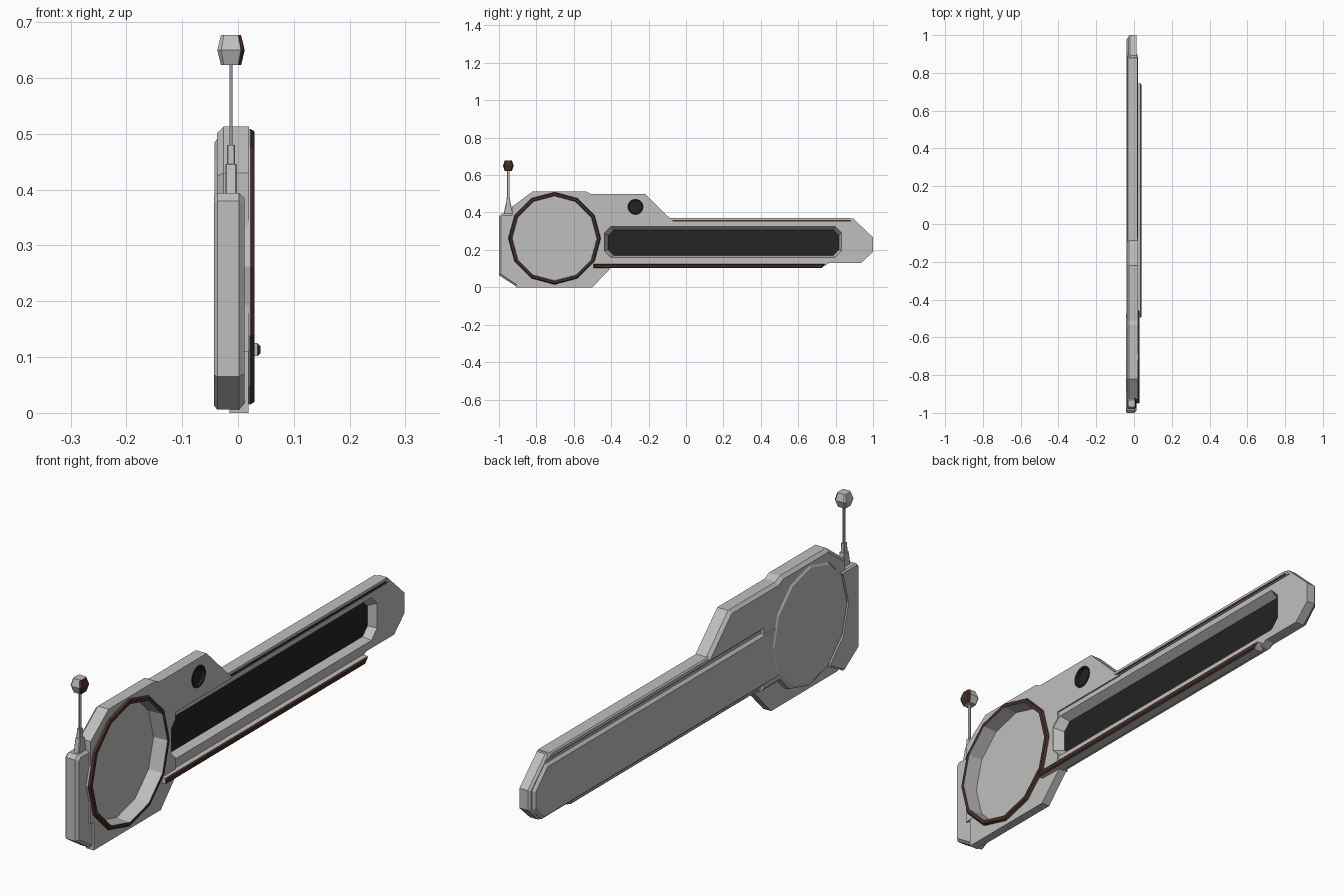
import bpy, bmesh, math
from mathutils import Vector

cube = bpy.data.objects.get("Cube")
if cube:
    bpy.data.objects.remove(cube)


def material(name, rgb):
    m = bpy.data.materials.new(name)
    m.use_nodes = True
    m.diffuse_color = (*rgb, 1)
    m.node_tree.nodes["Principled BSDF"].inputs["Base Color"].default_value = (*rgb, 1)
    return m


GREY = material("light grey", (0.52, 0.52, 0.52))
BROWN = material("dark brown", (0.065, 0.028, 0.02))
BLACK = material("near black", (0.017, 0.017, 0.017))


def loft(name, rings, mats=(GREY,), rule=None):
    """Skin equal-length rings, cap both ends, colour faces by rule."""
    bm = bmesh.new()
    loops = [[bm.verts.new(p) for p in ring] for ring in rings]
    for a, b in zip(loops, loops[1:]):
        for i in range(len(a)):
            j = (i + 1) % len(a)
            bm.faces.new((a[i], a[j], b[j], b[i]))
    bm.faces.new(loops[0])
    bm.faces.new(loops[-1])
    bmesh.ops.recalc_face_normals(bm, faces=bm.faces)
    if rule:
        for f in bm.faces:
            f.material_index = int(rule(f))
    me = bpy.data.meshes.new(name)
    bm.to_mesh(me)
    bm.free()
    for m in mats:
        me.materials.append(m)
    ob = bpy.data.objects.new(name, me)
    bpy.context.collection.objects.link(ob)
    return ob


def inset(pts, d):
    """Mitred inward offset of a counter-clockwise outline."""
    out = []
    for i, p in enumerate(pts):
        p, a, b = Vector(p), Vector(pts[i - 1]), Vector(pts[(i + 1) % len(pts)])
        e, f = (p - a).normalized(), (b - p).normalized()
        n, m = Vector((-e.y, e.x)), Vector((-f.y, f.x))
        out.append(p + (n + m) * d / (1 + n.dot(m)))
    return out


def plate(name, outline, x0, x1, back=0, front=0, **kw):
    """Flat part from a (y, z) outline with chamfered back and front edges."""
    steps = [(x0, back)] if back else []
    steps += [(x0 + back, 0), (x1 - front, 0)]
    steps += [(x1, front)] if front else []
    return loft(name, [[(x, q[0], q[1]) for q in inset(outline, d)] for x, d in steps], **kw)


def octagon(a0, a1, b0, b1, c):
    return [(a0 + c, b0), (a1 - c, b0), (a1, b0 + c), (a1, b1 - c),
            (a1 - c, b1), (a0 + c, b1), (a0, b1 - c), (a0, b0 + c)]


def circle(x, y, z, r, n):
    return [(x, y + r * math.cos(math.tau * i / n), z + r * math.sin(math.tau * i / n))
            for i in range(n)]


def faces_out(f):
    return f.normal.x > 0.4


# Main body layers
blade = plate("blade", [(-0.6, 0.115), (0.74, 0.115), (0.765, 0.13), (0.936, 0.13), (1, 0.19),
                        (1, 0.267), (0.893, 0.368), (-0.6, 0.368)], -0.03, 0.014, back=0.008)
spine = plate("blade_back_panel", [(-0.6, 0.132), (0.93, 0.132), (0.988, 0.19), (0.988, 0.262),
                                   (0.91, 0.338), (-0.6, 0.338)], -0.041, -0.024, back=0.01)
housing = plate("upper_housing", [(-0.93, 0.11), (-0.41, 0.11), (-0.41, 0.345), (-0.062, 0.345),
                                  (-0.22, 0.5), (-0.51, 0.5), (-0.535, 0.513), (-0.82, 0.513),
                                  (-0.93, 0.43)], -0.038, 0.02, back=0.012)
fin = plate("lower_fin", [(-0.91, 0.0), (-0.5, 0.0), (-0.4, 0.105), (-0.45, 0.2), (-0.91, 0.2)],
            -0.015, 0.019)
block = plate("front_block", [(-1, 0.065), (-0.91, 0.006), (-0.82, 0.055), (-0.82, 0.394),
                              (-0.985, 0.394), (-1, 0.38)], -0.043, 0.012, back=0.006, front=0.01)

# Recess cutters
DISH_Y, DISH_Z = -0.703, 0.262
VENT_Y, VENT_Z = -0.27, 0.43
dish_cut = loft("dish_cutter", [circle(x, DISH_Y, DISH_Z, 0.231, 12) for x in (-0.08, 0.08)])
vent_cut = loft("vent_cutter", [circle(x, VENT_Y, VENT_Z, r, 16)
                                for x, r in ((0.006, 0.037), (0.03, 0.044))])
outer = octagon(-0.437, 0.832, 0.16, 0.326, 0.035)
floor = octagon(-0.417, 0.818, 0.17, 0.307, 0.03)
slot_cut = loft("slot_cutter", [[(x, *p) for p in ring]
                                for x, ring in ((-0.022, floor), (0.014, outer), (0.06, outer))])


def cut(ob, *cutters):
    for c in cutters:
        mod = ob.modifiers.new("recess", "BOOLEAN")
        mod.operation = "DIFFERENCE"
        mod.solver = "EXACT"
        mod.object = c
    dg = bpy.context.evaluated_depsgraph_get()
    me = bpy.data.meshes.new_from_object(ob.evaluated_get(dg))
    ob.modifiers.clear()
    ob.data = me


cut(blade, dish_cut, slot_cut)
cut(housing, dish_cut, vent_cut, slot_cut)
for part in (spine, fin, block):
    cut(part, dish_cut)
cut(spine, slot_cut)
for c in (dish_cut, vent_cut, slot_cut):
    bpy.data.objects.remove(c)

# Dark floors of the recesses
plate("slot_panel", floor, -0.023, -0.018, mats=(BLACK,))
loft("vent_disc", [circle(x, VENT_Y, VENT_Z, 0.036, 16) for x in (0.004, 0.009)], mats=(BLACK,))
ring = [(0.012, 0.036), (0.012, 0.043), (0.023, 0.043), (0.023, 0.036)]
vent = loft("vent_rim", [circle(x, VENT_Y, VENT_Z, r, 16) for x, r in
                         ((0.008, 0.043), (0.022, 0.043), (0.022, 0.036), (0.01, 0.035))],
            mats=(BLACK,))

# Round dish with a dark rim
loft("round_dish", [circle(x, DISH_Y, DISH_Z, r, 12) for x, r in
                    ((-0.042, 0.222), (-0.034, 0.235), (0.022, 0.247), (0.03, 0.242),
                     (0.03, 0.229), (-0.028, 0.226))],
     mats=(GREY, BROWN), rule=lambda f: f.calc_center_median().x > 0.024)

# Side rails
plate("lower_rail", [(-0.495, 0.102), (0.725, 0.102), (0.745, 0.125), (-0.495, 0.125)],
      0.0, 0.04, front=0.005, mats=(GREY, BROWN), rule=faces_out)
plate("upper_rail", [(-0.085, 0.348), (0.9, 0.348), (0.88, 0.37), (-0.1, 0.37)],
      -0.036, 0.018, back=0.005)
plate("upper_rail_stripe", [(-0.08, 0.352), (0.885, 0.352), (0.878, 0.36), (-0.09, 0.36)],
      0.014, 0.02, mats=(BROWN,))


# Antenna
def stack(name, levels, **kw):
    return loft(name, [[(*p, z) for p in octagon(-0.0125 - w, -0.0125 + w, -0.95 - d, -0.95 + d, 0.28 * w)]
                       for z, w, d in levels], **kw)


stack("antenna_base", [(0.38, 0.011, 0.028), (0.445, 0.011, 0.014), (0.446, 0.0075, 0.012),
                       (0.48, 0.0075, 0.009)])
stack("antenna_rod", [(0.47, 0.0025, 0.006), (0.63, 0.0025, 0.006)])
stack("antenna_knob", [(0.623, 0.018, 0.019), (0.65, 0.0245, 0.029), (0.677, 0.018, 0.019)],
      mats=(GREY, BROWN), rule=faces_out)
